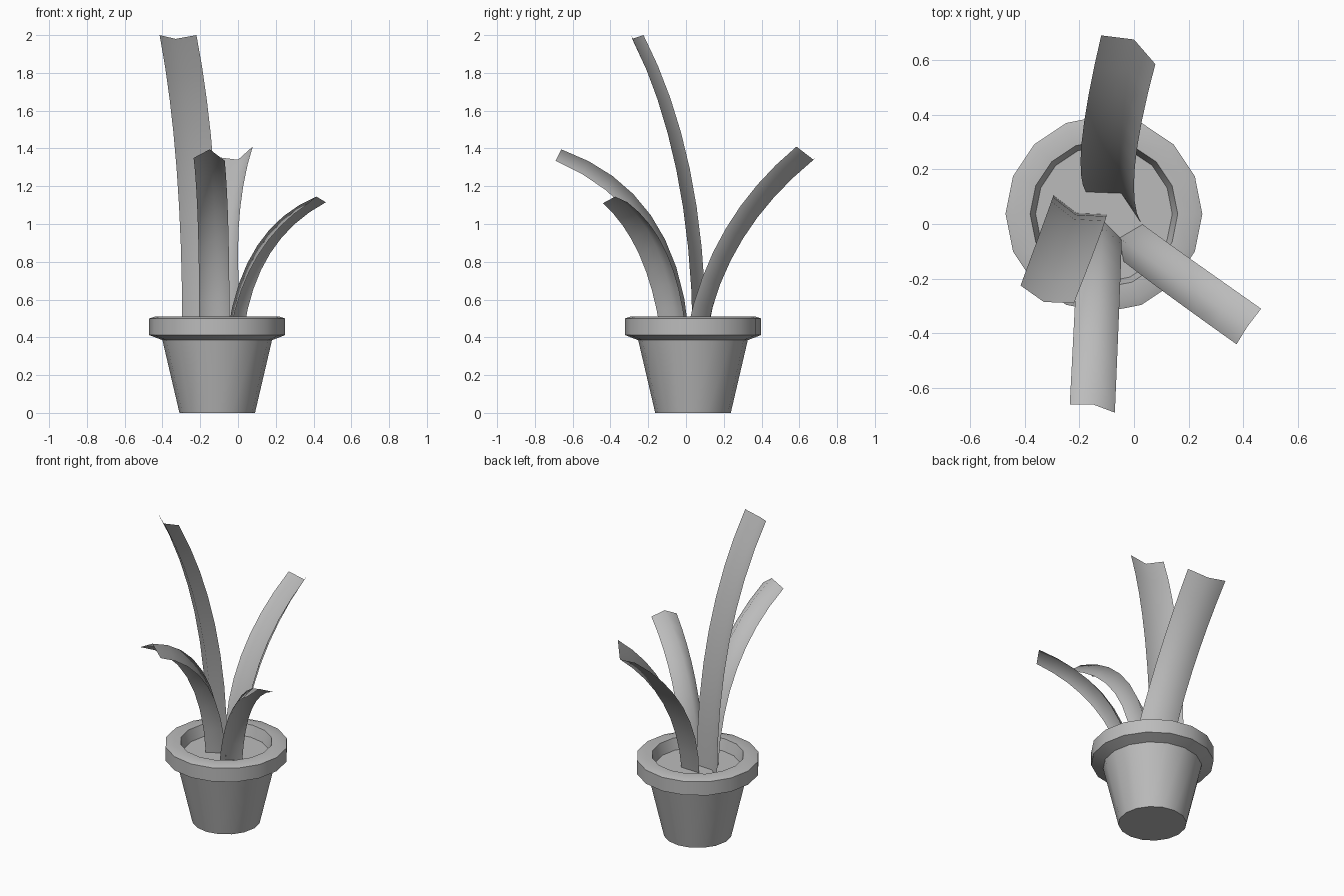
import bpy
import math

if "Cube" in bpy.data.objects:
    bpy.data.objects.remove(bpy.data.objects["Cube"])

POT_X, POT_Y, SIDES = -0.11, 0.037, 16

# Mid grey shared by every part
grey = bpy.data.materials.new("mid_grey")
grey.diffuse_color = (0.5, 0.5, 0.5, 1.0)
grey.use_nodes = True
grey.node_tree.nodes["Principled BSDF"].inputs["Base Color"].default_value = grey.diffuse_color


def make_object(name, verts, faces, angle):
    mesh = bpy.data.meshes.new(name)
    mesh.from_pydata(verts, [], faces)
    mesh.materials.append(grey)
    mesh.update()
    obj = bpy.data.objects.new(name, mesh)
    bpy.context.collection.objects.link(obj)
    bpy.ops.object.select_all(action='DESELECT')
    obj.select_set(True)
    bpy.context.view_layer.objects.active = obj
    bpy.ops.object.shade_smooth_by_angle(angle=math.radians(angle))
    return obj


def lathe(name, profile, cap_start=False, cap_end=False):
    """Revolve (radius, z) points around the pot axis."""
    verts = [(POT_X + r * math.cos(2 * math.pi * k / SIDES),
              POT_Y + r * math.sin(2 * math.pi * k / SIDES), z)
             for r, z in profile for k in range(SIDES)]
    faces = []
    for i in range(len(profile) - 1):
        for k in range(SIDES):
            a, b = i * SIDES + k, i * SIDES + (k + 1) % SIDES
            faces.append((a, b, b + SIDES, a + SIDES))
    if cap_start:
        faces.append(tuple(reversed(range(SIDES))))
    if cap_end:
        start = (len(profile) - 1) * SIDES
        faces.append(tuple(range(start, start + SIDES)))
    return make_object(name, verts, faces, 32)


def leaf(name, rails, steps=8):
    """Skin three quadratic curves (left edge, midrib, right edge)."""
    verts, faces = [], []
    for i in range(steps + 1):
        t = i / steps
        for a, b, c in rails:
            verts.append(tuple((1 - t) ** 2 * p + 2 * t * (1 - t) * q + t * t * r
                               for p, q, r in zip(a, b, c)))
    for i in range(steps):
        for j in range(2):
            k = i * 3 + j
            faces.append((k, k + 1, k + 4, k + 3))
    return make_object(name, verts, faces, 80)


# Pot with thick rim and recessed inner wall
lathe("pot", [(0.20, 0.0), (0.29, 0.385), (0.36, 0.412), (0.36, 0.50),
              (0.33, 0.51), (0.27, 0.51), (0.25, 0.44)], cap_start=True)

# Soil surface
lathe("soil", [(0.25, 0.44)], cap_end=True)

# Leaves: each rail is base, control, tip
leaf("tall_leaf", [
    ((-0.295, 0.105, 0.43), (-0.295, 0.10, 1.37), (-0.415, -0.225, 2.0)),
    ((-0.21, 0.04, 0.43), (-0.215, 0.035, 1.35), (-0.33, -0.285, 1.98)),
    ((-0.10, 0.035, 0.43), (-0.095, 0.025, 1.36), (-0.22, -0.29, 2.0))])

leaf("back_leaf", [
    ((-0.175, 0.115, 0.43), (-0.235, 0.20, 0.98), (-0.12, 0.69, 1.355)),
    ((-0.045, 0.11, 0.43), (-0.075, 0.21, 0.96), (0.0, 0.675, 1.34)),
    ((0.025, 0.005, 0.43), (-0.045, 0.125, 1.03), (0.078, 0.585, 1.41))])

leaf("front_leaf", [
    ((-0.205, -0.035, 0.43), (-0.205, -0.09, 1.10), (-0.235, -0.66, 1.35)),
    ((-0.115, 0.015, 0.43), (-0.115, -0.05, 1.18), (-0.15, -0.66, 1.395)),
    ((-0.045, -0.055, 0.43), (-0.045, -0.10, 1.08), (-0.07, -0.69, 1.335))])

leaf("right_leaf", [
    ((-0.04, -0.135, 0.43), (0.045, -0.205, 0.90), (0.375, -0.44, 1.11)),
    ((-0.055, -0.05, 0.43), (0.025, -0.11, 0.985), (0.415, -0.375, 1.145)),
    ((0.03, 0.0, 0.43), (0.095, -0.05, 0.92), (0.465, -0.31, 1.115))])
